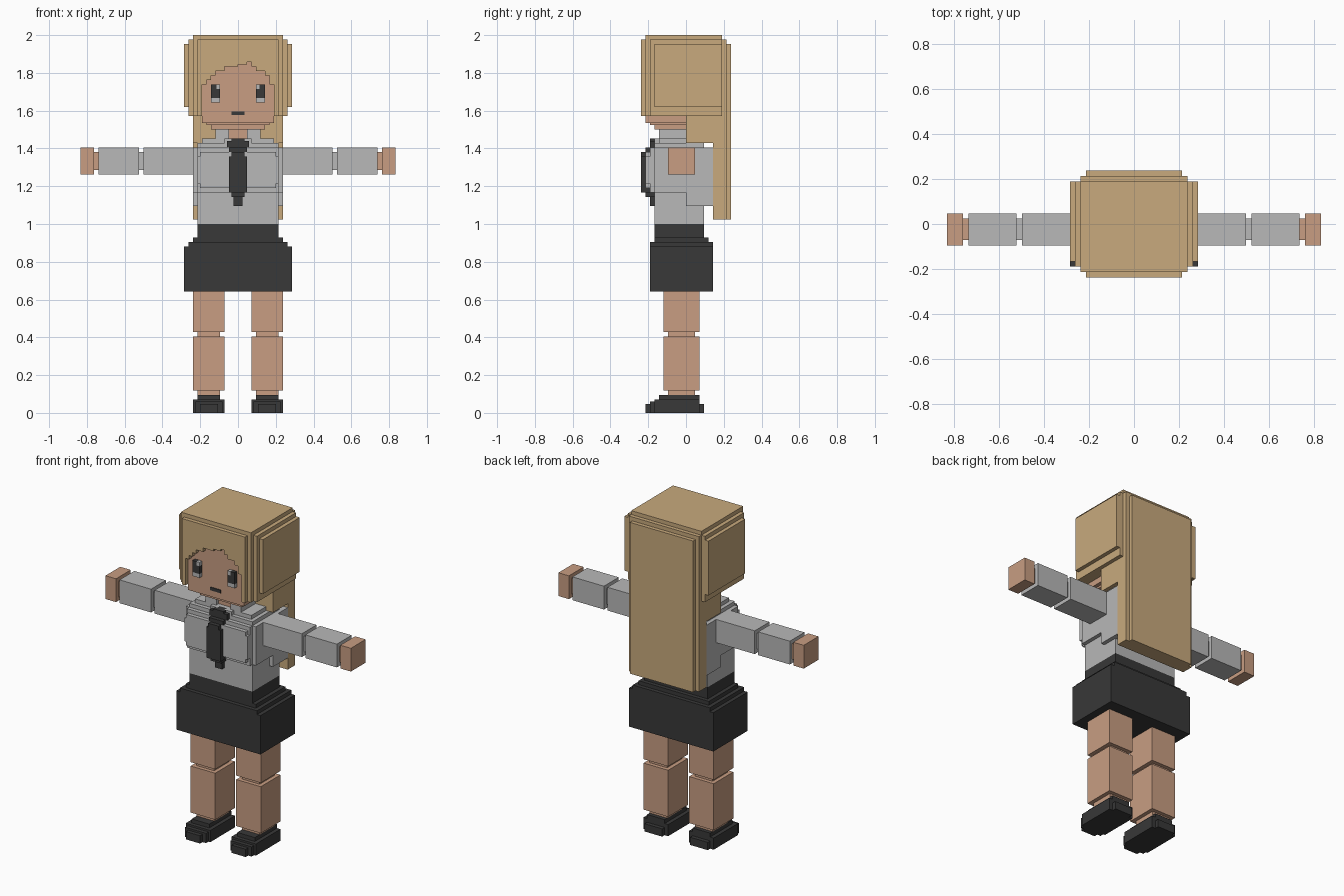
import bpy
import bmesh
from mathutils import Matrix, Vector

cube = bpy.data.objects.get("Cube")
if cube:
    bpy.data.objects.remove(cube, do_unlink=True)

UNIT = 2 / 84  # size of one block, all part sizes are counted in blocks


def material(name, red, green, blue):
    mat = bpy.data.materials.new(name)
    mat.use_nodes = True
    color = (red, green, blue, 1)
    mat.diffuse_color = color
    mat.node_tree.nodes["Principled BSDF"].inputs["Base Color"].default_value = color
    return mat


HAIR = material("blond_hair", .58, .40, .205)
SKIN = material("warm_skin", .578, .337, .223)
GREY = material("light_grey_cloth", .479, .479, .479)
DARK = material("charcoal", .04, .04, .04)


def finish(name, bm, mat):
    bmesh.ops.recalc_face_normals(bm, faces=bm.faces)
    mesh = bpy.data.meshes.new(name)
    bm.to_mesh(mesh)
    bm.free()
    mesh.materials.append(mat)
    obj = bpy.data.objects.new(name, mesh)
    bpy.context.scene.collection.objects.link(obj)
    return obj


def blocks(name, mat, *boxes, flip=1):
    """One object from boxes, each given as x, y and z ranges in blocks."""
    bm = bmesh.new()
    for ranges in boxes:
        low = Vector([r[0] for r in ranges]) * UNIT
        high = Vector([r[1] for r in ranges]) * UNIT
        middle = (low + high) / 2
        middle.x *= flip
        bmesh.ops.create_cube(
            bm, size=1, matrix=Matrix.Translation(middle) @ Matrix.Diagonal((high - low).to_4d()))
    return finish(name, bm, mat)


def pair(name, mat, *boxes):
    for side, flip in (("left", 1), ("right", -1)):
        blocks(side + "_" + name, mat, *boxes, flip=flip)


def wide(half):
    return (-half, half)


# Shoes: sole, heel and stepped toe
pair("shoe", DARK,
     ((3, 10), (-7, 3), (0, 3)),
     ((4, 9), (-8, 4), (0, 2)),
     ((3.5, 9.5), (-8, 3), (0, 2.5)),
     ((4.5, 8.5), (-9, -8), (0, 2)),
     ((4, 9), (-6, 3), (3, 4)))

# Legs with thin ankle and knee joints
pair("shin", SKIN, ((3, 10), (-5, 3), (5, 17)))
pair("thigh", SKIN, ((3, 10), (-5, 3), (18, 28)))
for joint, z in (("ankle", 4), ("knee", 17)):
    pair(joint, SKIN, ((4, 9), (-4, 2), (z, z + 1)))

# Skirt with stepped waist
blocks("skirt", DARK,
       (wide(12), (-8, 6), (27, 37)),
       (wide(11), (-8, 6), (37, 38)),
       (wide(10), (-7, 5), (38, 39)),
       (wide(9), (-7, 4), (39, 42)))

# Shirt: waist, chest, back, shoulders
blocks("shirt", GREY,
       (wide(9), (-7, 4), (42, 49)),
       (wide(10), (-7, 6), (49, 59)),
       (wide(10), (0, 6), (46, 49)),
       (wide(9), (-8, -7), (49, 59)),
       (wide(9), (-7, 4), (59, 60)),
       (wide(8), (-6, 0), (60, 61)))
pair("chest_panel", GREY,
     ((1, 8.5), (-9, -8), (50, 58)),
     ((1, 9), (-9, -8), (51, 57)))
pair("collar", GREY,
     ((2, 5), (-6, 0), (61, 63)),
     ((1, 3), (-7, -6), (60, 61)))

# Tie: tip, blade, neck and knot
blocks("tie", DARK,
       (wide(1), (-8, -7), (46, 48)),
       (wide(1.5), (-9, -7), (48, 50)),
       (wide(2), (-10, -8), (49, 57)),
       (wide(1.5), (-10, -8), (57, 58)),
       (wide(2), (-9, -7), (58, 59)),
       (wide(2.5), (-8, -6), (59, 60.5)),
       (wide(1.5), (-8, -6), (60, 61)))

# Arms with thin elbow and wrist joints
for part, mat, start, end in (("upper_arm", GREY, 10, 21), ("forearm", GREY, 22, 31),
                              ("hand", SKIN, 32, 35)):
    pair(part, mat, ((start, end), (-4, 2), (53, 59)))
for joint, mat, x in (("elbow", GREY, 21), ("wrist", SKIN, 31)):
    pair(joint, mat, ((x, x + 1), (-3, 1), (54, 58)))

# Neck and head
blocks("neck", SKIN, (wide(2), (-5, 0), (60, 63)))
blocks("head", SKIN,
       (wide(8), (-9, 0), (64.5, 79)),
       (wide(7), (-8, 0), (64, 64.5)),
       (wide(6), (-7, 0), (63, 64)))

# Eyes and mouth
pair("eye", DARK, ((4, 6), (-10, -9), (70, 72)), ((4.8, 6), (-10, -9), (72, 73)))
pair("eye_white", GREY, ((4, 6), (-10, -9), (69, 70)), ((4, 4.8), (-10, -9), (72, 73)))
blocks("mouth", DARK, (wide(1.5), (-9.2, -9), (66.2, 67)))

# Hair: crown, head cover, long back fall
blocks("hair_crown", HAIR,
       (wide(10), (-9, 8), (79, 84)),
       (wide(10), (0, 8), (60, 79)))
blocks("hair_back", HAIR,
       (wide(10), (6, 9), (43, 83)),
       (wide(9), (9, 10), (43, 82)))
pair("hair_side", HAIR,
     ((8, 10), (-9, 0), (66, 79)),
     ((10, 11), (-8, 8), (66, 83)),
     ((11, 12), (-7, 8), (68, 82)))

# Fringe: a thin plate with a stepped opening, as (x, height) steps
steps = [(-8, 73), (-7, 74), (-6, 75), (-5, 76), (-3, 77), (0, 77.5),
         (2, 78), (3, 77), (4, 76), (6, 75), (7, 73), (8, 66)]
outline = [(-9, 66), (-8, 66)]
for (x, z), (next_x, _) in zip(steps, steps[1:]):
    outline += [(x, z), (next_x, z)]
outline += [(8, 66), (9, 66), (9, 83), (-9, 83)]
bm = bmesh.new()
face = bm.faces.new([bm.verts.new((x * UNIT, -10 * UNIT, z * UNIT)) for x, z in outline])
back = bmesh.ops.extrude_face_region(bm, geom=[face])["geom"]
bmesh.ops.translate(bm, vec=(0, UNIT, 0),
                    verts=[v for v in back if isinstance(v, bmesh.types.BMVert)])
finish("hair_fringe", bm, HAIR)
